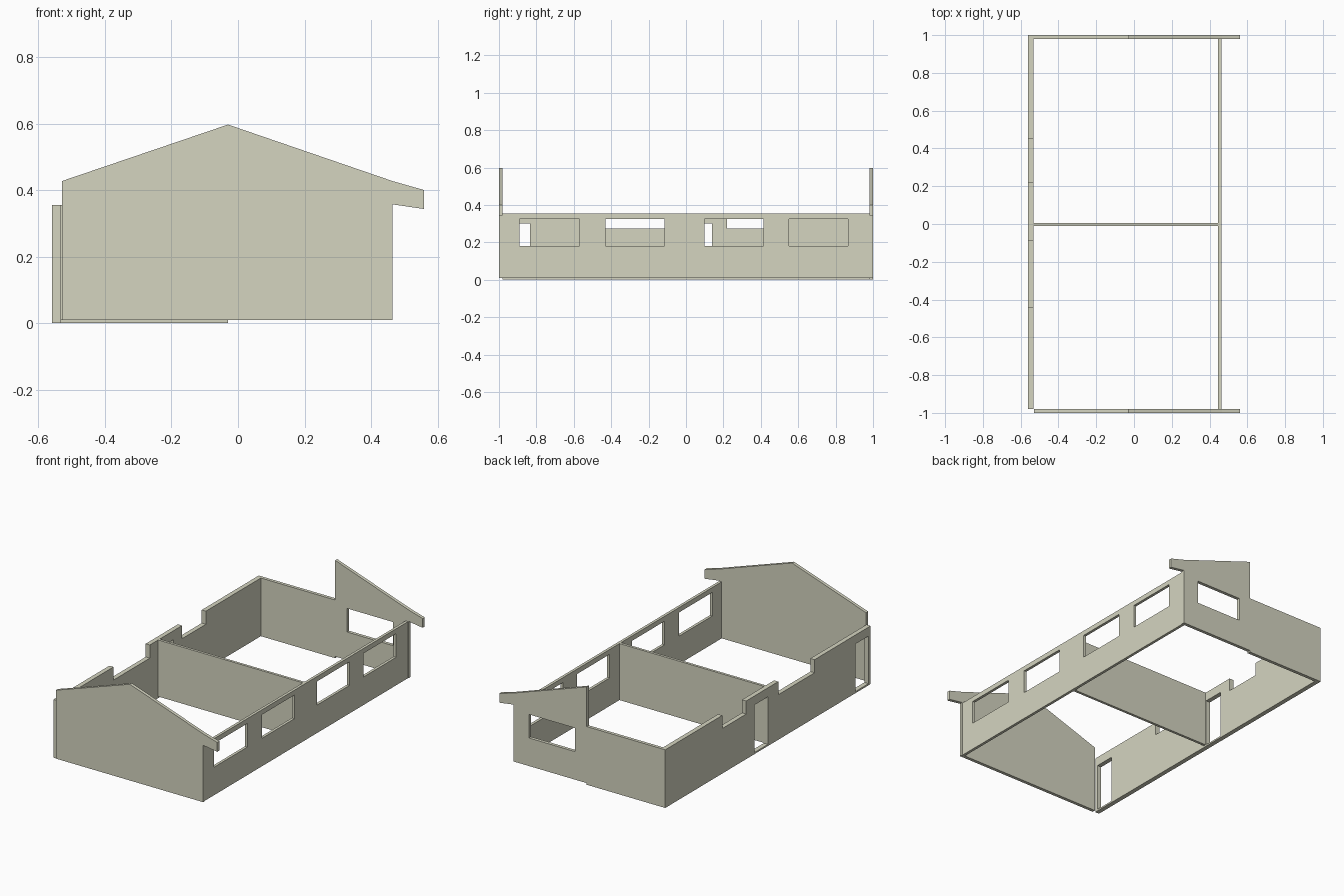
import bpy, bmesh
from mathutils import Matrix

if "Cube" in bpy.data.objects:
    bpy.data.objects.remove(bpy.data.objects["Cube"])


def material(name, color):
    m = bpy.data.materials.new(name)
    m.diffuse_color = color
    m.use_nodes = True
    m.node_tree.nodes["Principled BSDF"].inputs["Base Color"].default_value = m.diffuse_color
    return m


PLASTER = material("pale_plaster", (0.66, 0.66, 0.53, 1))
BRICK = material("orange_base", (0.72, 0.42, 0.24, 1))


def rect(u0, u1, v0, v1):
    return [(u0, v0), (u1, v0), (u1, v1), (u0, v1)]


def wall(name, axis, lo, hi, outline, holes=(), split=0.18):
    """Extrude a 2D outline with openings; axis is the wall's run direction."""
    curve = bpy.data.curves.new(name + "_profile", 'CURVE')
    curve.dimensions = '2D'
    curve.fill_mode = 'BOTH'
    curve.extrude = (hi - lo) / 2
    for loop in [outline, *holes]:
        s = curve.splines.new('POLY')
        s.points.add(len(loop) - 1)
        for p, (u, v) in zip(s.points, loop):
            p.co = (u, v, 0, 1)
        s.use_cyclic_u = True
    temp = bpy.data.objects.new(name + "_profile", curve)
    bpy.context.scene.collection.objects.link(temp)
    deps = bpy.context.evaluated_depsgraph_get()
    mesh = bpy.data.meshes.new_from_object(temp.evaluated_get(deps))
    bpy.data.objects.remove(temp)
    bpy.data.curves.remove(curve)

    mid = (lo + hi) / 2
    if axis == 'X':
        place = Matrix(((1, 0, 0, 0), (0, 0, 1, mid), (0, 1, 0, 0), (0, 0, 0, 1)))
    else:
        place = Matrix(((0, 0, 1, mid), (1, 0, 0, 0), (0, 1, 0, 0), (0, 0, 0, 1)))
    bm = bmesh.new()
    bm.from_mesh(mesh)
    bmesh.ops.remove_doubles(bm, verts=bm.verts, dist=1e-5)
    bm.transform(place)
    # two-tone paint line
    bmesh.ops.bisect_plane(bm, geom=bm.verts[:] + bm.edges[:] + bm.faces[:],
                           plane_co=(0, 0, split), plane_no=(0, 0, 1))
    bmesh.ops.recalc_face_normals(bm, faces=bm.faces)
    for f in bm.faces:
        f.material_index = 1 if f.calc_center_median().z < split + 1e-4 else 0
        f.smooth = False
    bm.to_mesh(mesh)
    bm.free()
    mesh.name = name
    mesh.materials.clear()
    mesh.materials.append(PLASTER)
    mesh.materials.append(BRICK)
    ob = bpy.data.objects.new(name, mesh)
    bpy.context.scene.collection.objects.link(ob)
    return ob


TOP, LOW, SILL, HEAD = 0.355, 0.275, 0.18, 0.325
# eave overhang and right roof slope shared by both gables
right_slope = [(0.465, 0.01), (0.465, 0.357), (0.56, 0.343), (0.56, 0.40),
               (0.465, 0.427), (-0.03, 0.597)]

# full front gable
wall("front_gable_wall", 'X', -1.0, -0.98,
     [(-0.53, 0.01)] + right_slope + [(-0.53, 0.427)], split=0.189)

# back wall: low half and half gable with a window
wall("back_gable_wall", 'X', 0.98, 1.0,
     [(-0.56, 0), (-0.03, 0), (-0.03, 0.01)] + right_slope
     + [(-0.03, TOP), (-0.56, TOP)],
     [rect(0.05, 0.36, SILL + 0.001, HEAD)])

# right wall with four windows
wall("right_window_wall", 'Y', 0.445, 0.462, rect(-0.98, 0.98, 0.01, TOP),
     [rect(a, b, SILL + 0.001, HEAD) for a, b in
      ((-0.89, -0.57), (-0.43, -0.115), (0.10, 0.415), (0.55, 0.865))])

# left wall with two dropped sections and two doorways
wall("left_door_wall", 'Y', -0.56, -0.532,
     [(-0.98, 0), (0.98, 0), (0.98, TOP), (0.45, TOP), (0.45, LOW), (0.22, LOW),
      (0.22, TOP), (-0.09, TOP), (-0.09, LOW), (-0.44, LOW), (-0.44, TOP), (-0.98, TOP)],
     [rect(-0.96, -0.835, 0.01, 0.30), rect(0.01, 0.14, 0.01, 0.30)])

# middle partition
wall("partition_wall", 'X', -0.01, 0.006, rect(-0.532, 0.445, 0.01, TOP))
